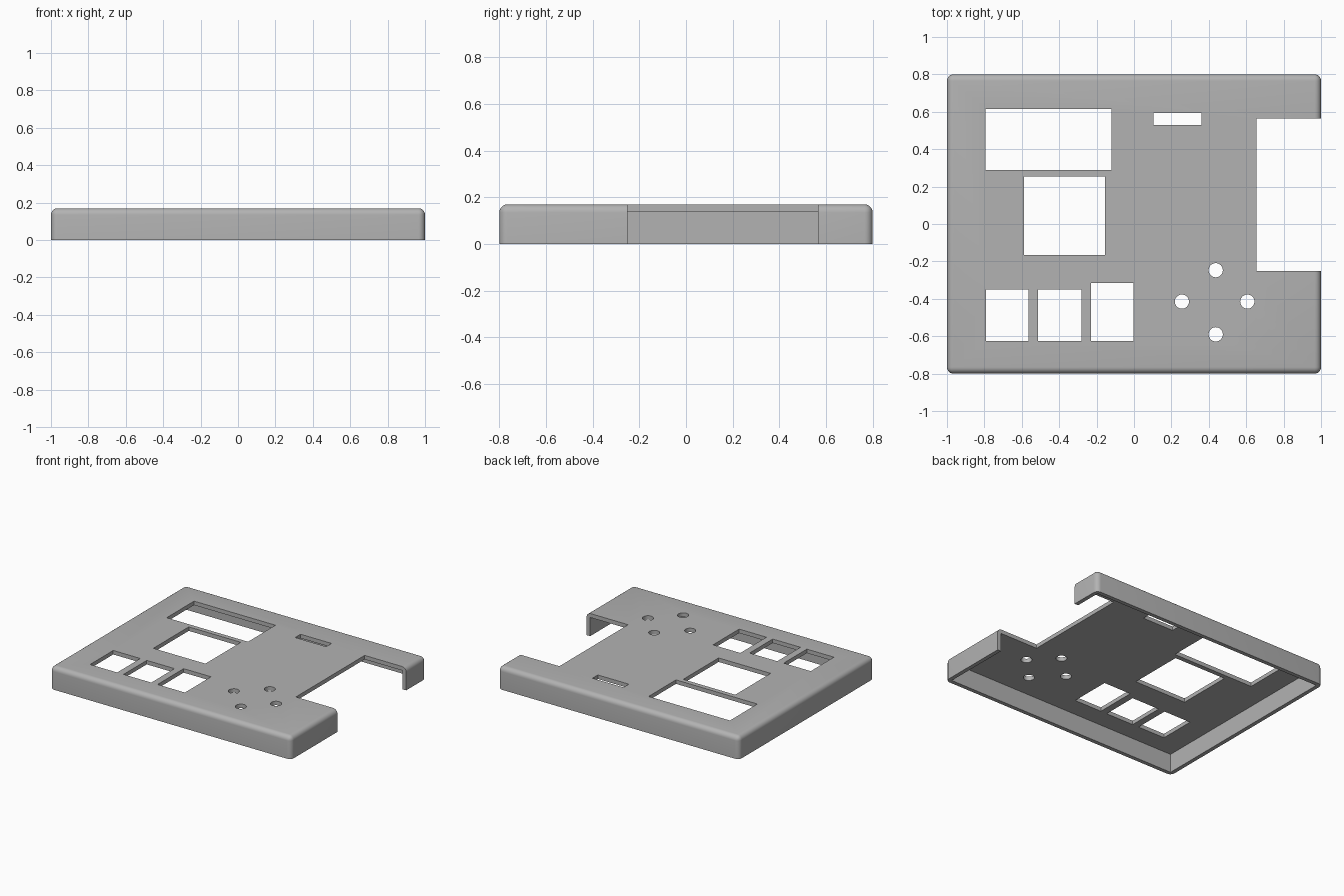
import bpy
import bmesh
from mathutils import Matrix, Vector

default = bpy.data.objects.get("Cube")
if default:
    bpy.data.objects.remove(default, do_unlink=True)

WIDTH, DEPTH, HEIGHT = 2.0, 1.6, 0.17
WALL = 0.03
ROUND = 0.035

grey = bpy.data.materials.new("plain grey")
grey.use_nodes = True
colour = (0.45, 0.45, 0.45, 1)
grey.diffuse_color = colour
grey.node_tree.nodes["Principled BSDF"].inputs["Base Color"].default_value = colour


def add_box(bm, x0, x1, y0, y1, z0, z1):
    centre = Vector(((x0 + x1) / 2, (y0 + y1) / 2, (z0 + z1) / 2))
    size = Matrix.Diagonal((x1 - x0, y1 - y0, z1 - z0, 1))
    bmesh.ops.create_cube(bm, size=1, matrix=Matrix.Translation(centre) @ size)


def make_object(name, bm):
    mesh = bpy.data.meshes.new(name)
    bm.to_mesh(mesh)
    bm.free()
    mesh.materials.append(grey)
    obj = bpy.data.objects.new(name, mesh)
    bpy.context.collection.objects.link(obj)
    return obj


# Outer block: every edge rounded except those around the base
bm = bmesh.new()
add_box(bm, -WIDTH / 2, WIDTH / 2, -DEPTH / 2, DEPTH / 2, 0, HEIGHT)
edges = [e for e in bm.edges if any(v.co.z > WALL for v in e.verts)]
bmesh.ops.bevel(bm, geom=edges, offset=ROUND, offset_type='OFFSET',
                segments=6, profile=0.5, affect='EDGES')
cover = make_object("cover_shell", bm)

# Hollow underside
bm = bmesh.new()
add_box(bm, WALL - WIDTH / 2, WIDTH / 2 - WALL,
        WALL - DEPTH / 2, DEPTH / 2 - WALL, -0.1, HEIGHT - WALL)
cavity = make_object("cavity_cutter", bm)

# Rectangular openings: x from, x to, y from, y to
openings = [
    (-0.795, -0.12, 0.29, 0.615),     # wide window
    (-0.587, -0.155, -0.165, 0.255),  # middle window
    (-0.79, -0.565, -0.625, -0.35),   # three key openings
    (-0.512, -0.282, -0.625, -0.35),
    (-0.23, -0.003, -0.625, -0.315),
    (0.103, 0.36, 0.53, 0.594),       # narrow slot
    (0.655, 1.2, -0.25, 0.565),       # side notch
]
bm = bmesh.new()
for rect in openings:
    add_box(bm, *rect, -0.1, 0.3)

# Four round button holes
for x, y in [(0.437, -0.247), (0.256, -0.415), (0.606, -0.415), (0.437, -0.59)]:
    bmesh.ops.create_cone(bm, cap_ends=True, segments=32, radius1=0.038, radius2=0.038,
                          depth=0.4, matrix=Matrix.Translation((x, y, 0.1)))
holes = make_object("openings_cutter", bm)

# Cut the shell, then remove the cutters
bpy.context.view_layer.objects.active = cover
for cutter in (cavity, holes):
    cutter.hide_render = True
    mod = cover.modifiers.new(cutter.name, 'BOOLEAN')
    mod.operation = 'DIFFERENCE'
    mod.solver = 'EXACT'
    mod.object = cutter
    bpy.ops.object.modifier_apply(modifier=mod.name)
    bpy.data.objects.remove(cutter, do_unlink=True)

# Smooth the rounded edges and round holes only
bpy.ops.object.select_all(action='DESELECT')
cover.select_set(True)
bpy.ops.object.shade_smooth_by_angle(angle=0.6)
